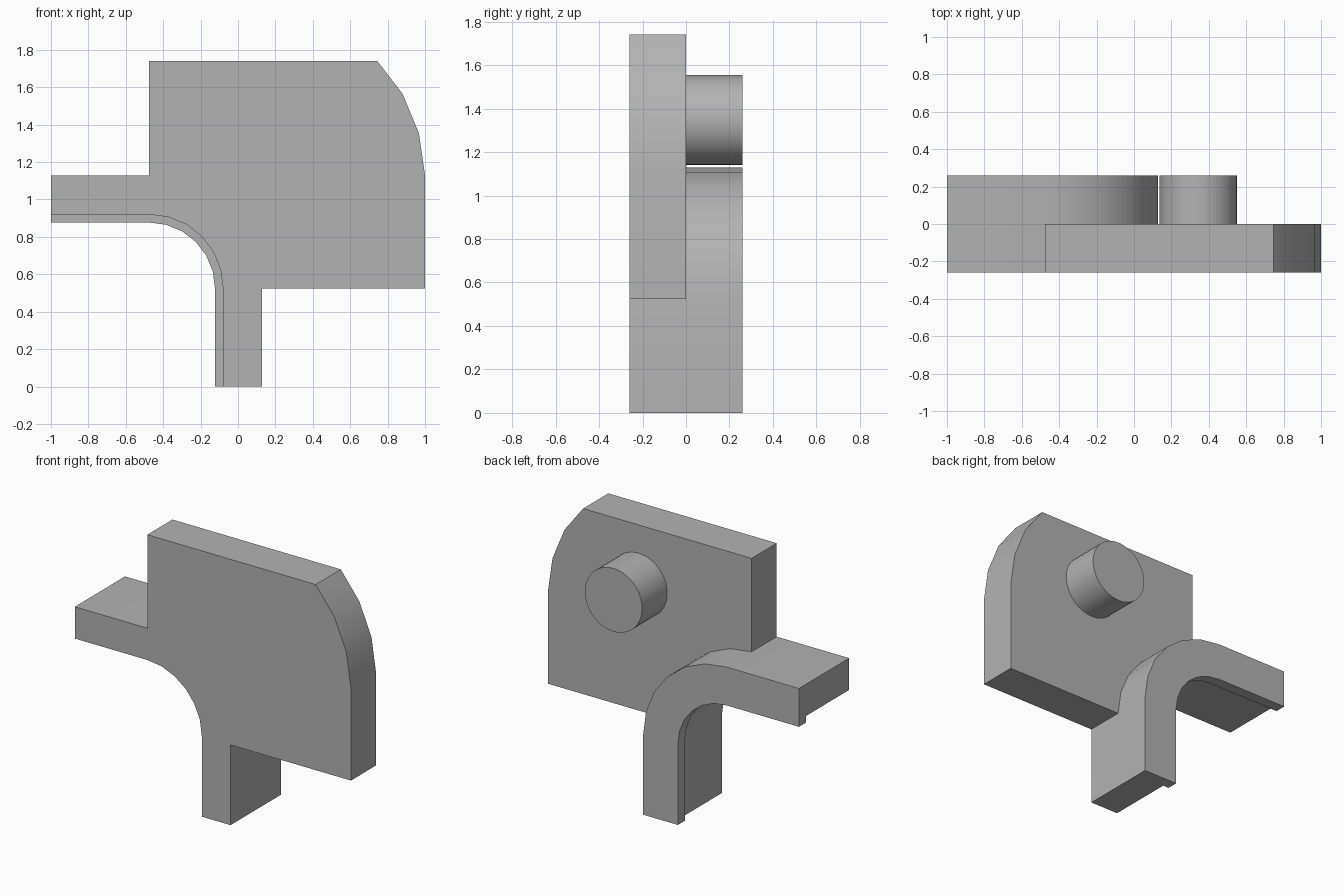
import bpy, bmesh, math
from mathutils import Matrix

cube = bpy.data.objects.get("Cube")
if cube:
    bpy.data.objects.remove(cube, do_unlink=True)

grey = bpy.data.materials.new("plain grey")
grey.use_nodes = True
GREY = (0.45, 0.45, 0.45, 1)
grey.diffuse_color = GREY
grey.node_tree.nodes["Principled BSDF"].inputs["Base Color"].default_value = GREY

# Shared layout: bend centre, radii and depths
CX, CZ = -0.475, 0.525
OUTER, INNER, LIP = 0.603, 0.395, 0.352
FRONT, BACK, LIP_Y = -0.26, 0.26, 0.187


def finish(name, bm):
    bmesh.ops.recalc_face_normals(bm, faces=bm.faces)
    mesh = bpy.data.meshes.new(name)
    bm.to_mesh(mesh)
    bm.free()
    mesh.materials.append(grey)
    obj = bpy.data.objects.new(name, mesh)
    bpy.context.collection.objects.link(obj)
    bpy.ops.object.select_all(action='DESELECT')
    obj.select_set(True)
    bpy.context.view_layer.objects.active = obj
    bpy.ops.object.shade_smooth_by_angle(angle=math.radians(30))
    return obj


def prism(name, outline, y0, y1):
    """Extrude an x-z outline from y0 to y1."""
    bm = bmesh.new()
    face = bm.faces.new([bm.verts.new((x, y0, z)) for x, z in outline])
    ext = bmesh.ops.extrude_face_region(bm, geom=[face])
    moved = [v for v in ext["geom"] if isinstance(v, bmesh.types.BMVert)]
    bmesh.ops.translate(bm, verts=moved, vec=(0, y1 - y0, 0))
    return finish(name, bm)


def bend(radius, steps=6):
    """Quarter bend from the top of the arm round to the side of the leg."""
    angles = [math.pi / 2 * i / steps for i in range(steps + 1)]
    return [(CX + radius * math.sin(a), CZ + radius * math.cos(a)) for a in angles]


def strip(inner):
    """Arm, bend and leg as one closed outline."""
    return ([(-1, CZ + OUTER)] + bend(OUTER) + [(CX + OUTER, 0), (CX + inner, 0)]
            + bend(inner)[::-1] + [(-1, CZ + inner)])


# Bent bracket with a thicker lip along its back edge
prism("bent_bracket", strip(INNER), FRONT, LIP_Y)
prism("bracket_back_lip", strip(LIP), LIP_Y, BACK)

# Upright plate with one rounded corner, seated on the outside of the bend
rounded = [(0.745, 1.74), (0.88, 1.565), (0.967, 1.355), (1, 1.13)]
prism("upright_plate", [(CX, 1.74)] + rounded + [(1, CZ)] + bend(OUTER)[::-1], FRONT, 0)

# Round peg on the back of the plate
bm = bmesh.new()
bmesh.ops.create_cone(bm, cap_ends=True, segments=48, radius1=0.207, radius2=0.207, depth=BACK,
                      matrix=Matrix.Translation((0.343, BACK / 2, 1.348))
                      @ Matrix.Rotation(math.pi / 2, 4, 'X'))
finish("round_peg", bm)
